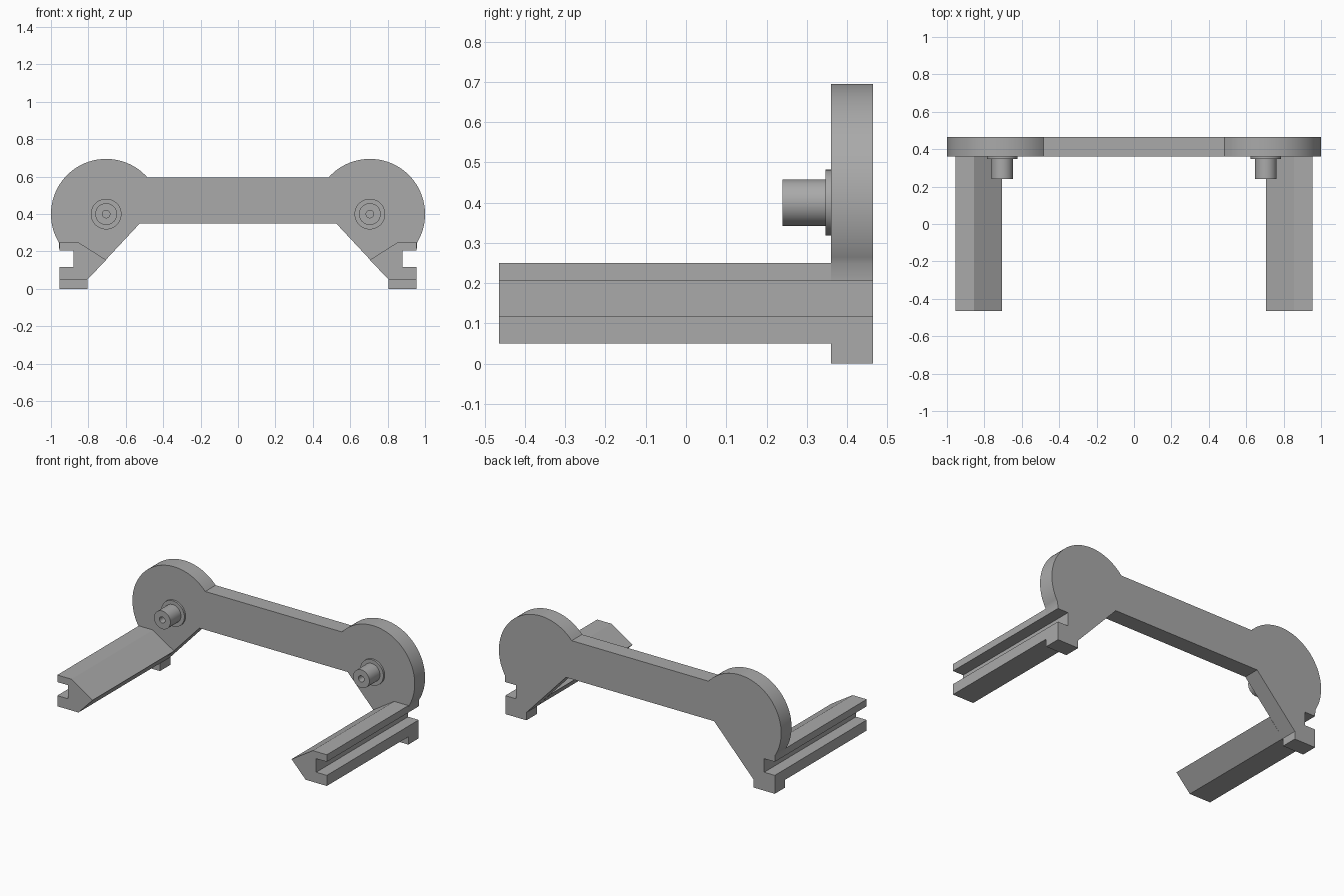
import bpy
import bmesh
from math import atan2, cos, sin, pi, radians

cube = bpy.data.objects.get("Cube")
if cube:
    bpy.data.objects.remove(cube, do_unlink=True)

grey = bpy.data.materials.new("plain grey")
grey.use_nodes = True
colour = (0.4, 0.4, 0.4, 1)
grey.diffuse_color = colour
grey.node_tree.nodes["Principled BSDF"].inputs["Base Color"].default_value = colour

BACK, PLATE_FRONT, RAIL_FRONT = 0.465, 0.36, -0.465
EYE_X, EYE_Z, EYE_R = 0.705, 0.40, 0.295


def finish(bm, name):
    bmesh.ops.recalc_face_normals(bm, faces=bm.faces)
    mesh = bpy.data.meshes.new(name)
    bm.to_mesh(mesh)
    bm.free()
    mesh.materials.append(grey)
    obj = bpy.data.objects.new(name, mesh)
    bpy.context.collection.objects.link(obj)
    bpy.ops.object.select_all(action="DESELECT")
    obj.select_set(True)
    bpy.context.view_layer.objects.active = obj
    bpy.ops.object.shade_smooth_by_angle(angle=radians(30))
    return obj


def prism(name, outline, y0, y1):
    """Extrude an x-z outline from y0 to y1."""
    bm = bmesh.new()
    face = bm.faces.new([bm.verts.new((x, y0, z)) for x, z in outline])
    ext = bmesh.ops.extrude_face_region(bm, geom=[face])
    moved = [v for v in ext["geom"] if isinstance(v, bmesh.types.BMVert)]
    bmesh.ops.translate(bm, verts=moved, vec=(0, y1 - y0, 0))
    return finish(bm, name)


def lathe(name, profile, steps=48):
    """Turn a (radius, y) profile about the pin axis."""
    bm = bmesh.new()
    verts = [bm.verts.new((EYE_X + r, y, EYE_Z)) for r, y in profile]
    edges = [bm.edges.new(pair) for pair in zip(verts, verts[1:])]
    bmesh.ops.spin(bm, geom=verts + edges, cent=(EYE_X, 0, EYE_Z),
                   axis=(0, 1, 0), angle=2 * pi, steps=steps)
    bmesh.ops.remove_doubles(bm, verts=bm.verts, dist=0.0001)
    return finish(bm, name)


def mirror_x(obj):
    # Mirror about the world centre line
    obj.modifiers.new("mirror", "MIRROR").use_axis[0] = True


# Side slot shared by the plate and the rails
slot = [(0.955, 0.205), (0.88, 0.205), (0.88, 0.118), (0.955, 0.118)]

# Back plate: round lobes, a bridge and two feet
start = atan2(0.595 - EYE_Z, 0.485 - EYE_X)
end = atan2(0.25 - EYE_Z, 0.955 - EYE_X)
lobe = []
for i in range(49):
    a = start + (end - start) * i / 48
    lobe.append((EYE_X + EYE_R * cos(a), EYE_Z + EYE_R * sin(a)))
half = lobe + slot + [(0.955, 0), (0.805, 0), (0.805, 0.05), (0.525, 0.35)]
prism("back_plate", half + [(-x, z) for x, z in reversed(half)], PLATE_FRONT, BACK)

# Slotted rails reaching forward
rail = [(0.955, 0.25), (0.855, 0.25), (0.705, 0.155), (0.805, 0.05), (0.955, 0.05)]
mirror_x(prism("side_rails", rail + slot[::-1], RAIL_FRONT, PLATE_FRONT))

# Collared pins with a blind hole in the tip
mirror_x(lathe("pins", [(0, 0.30), (0.02, 0.30), (0.02, 0.24), (0.058, 0.24),
                        (0.058, 0.347), (0.082, 0.347), (0.082, PLATE_FRONT)]))
